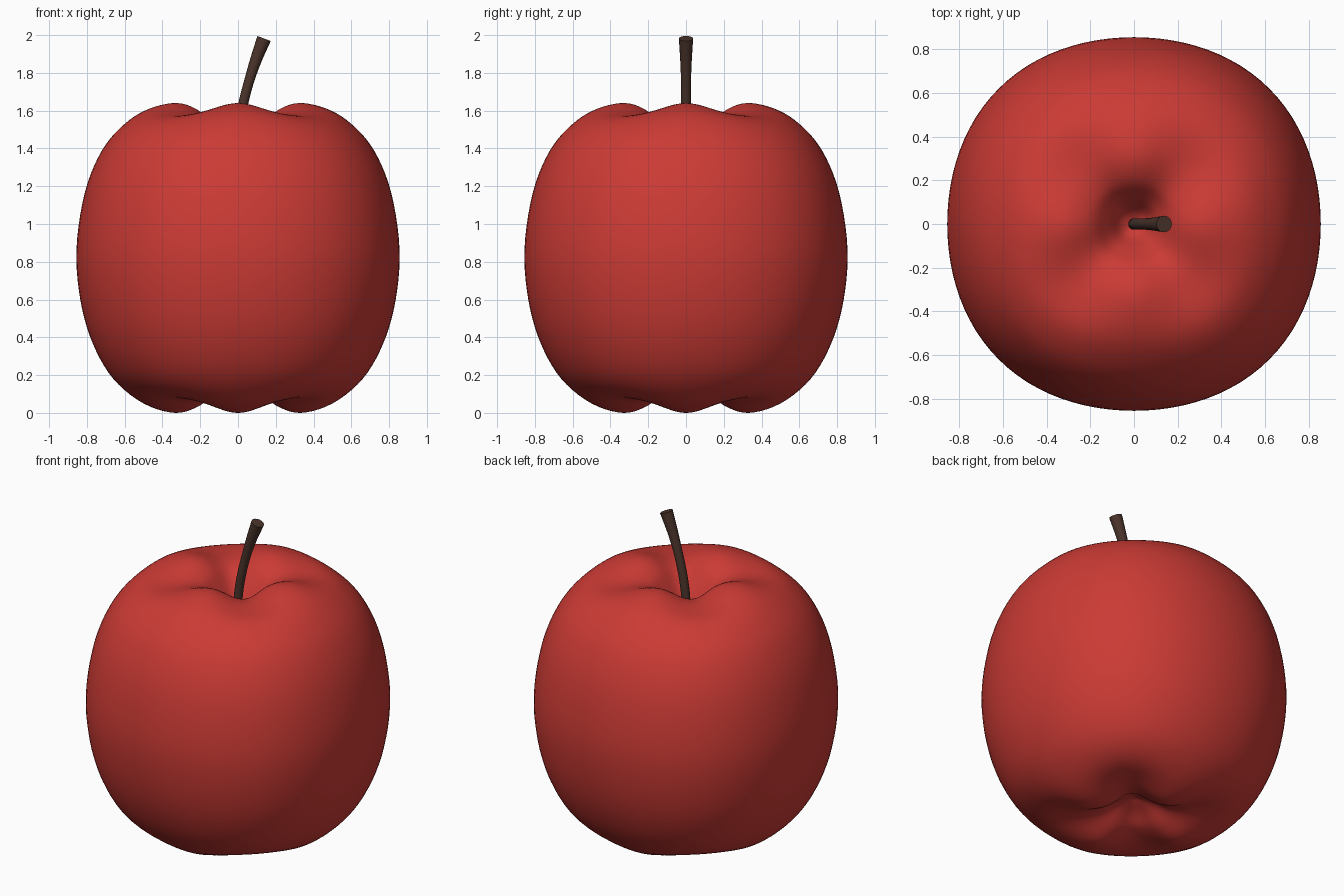
import bpy, bmesh
from math import cos, sin, pi, exp
from mathutils import Vector

if "Cube" in bpy.data.objects:
    bpy.data.objects.remove(bpy.data.objects["Cube"])


def material(name, rgb):
    m = bpy.data.materials.new(name)
    m.diffuse_color = (*rgb, 1)
    m.use_nodes = True
    m.node_tree.nodes["Principled BSDF"].inputs["Base Color"].default_value = m.diffuse_color
    return m


def smooth_path(pts, steps):
    # Catmull-Rom curve through the points
    pts = [Vector(p) for p in pts]
    ext = [2 * pts[0] - pts[1]] + pts + [2 * pts[-1] - pts[-2]]
    out = []
    for i in range(1, len(ext) - 2):
        a, b, c, d = ext[i - 1:i + 3]
        for k in range(steps):
            t = k / steps
            out.append(0.5 * (2 * b + (c - a) * t + (2 * a - 5 * b + 4 * c - d) * t * t
                              + (3 * b - a - 3 * c + d) * t ** 3))
    return out + [pts[-1]]


def skin(name, rings, start, end, mat, angle):
    # join rings of points into a tube, closed by a fan at each end
    bm = bmesh.new()
    rows = [[bm.verts.new(p) for p in ring] for ring in rings]
    n = len(rows[0])
    for a, b in zip(rows, rows[1:]):
        for j in range(n):
            k = (j + 1) % n
            bm.faces.new((a[j], a[k], b[k], b[j]))
    for row, tip in ((rows[0], start), (rows[-1], end)):
        v = bm.verts.new(tip)
        for j in range(n):
            bm.faces.new((row[j], row[(j + 1) % n], v))
    bmesh.ops.recalc_face_normals(bm, faces=bm.faces)
    mesh = bpy.data.meshes.new(name)
    bm.to_mesh(mesh)
    bm.free()
    mesh.materials.append(mat)
    ob = bpy.data.objects.new(name, mesh)
    bpy.context.collection.objects.link(ob)
    bpy.ops.object.select_all(action='DESELECT')
    ob.select_set(True)
    bpy.context.view_layer.objects.active = ob
    bpy.ops.object.shade_smooth_by_angle(angle=angle)
    return ob


# Apple body: revolved profile with four soft lobes
profile = [(0, 1.37), (0.06, 1.41), (0.12, 1.50), (0.2, 1.595), (0.32, 1.64), (0.47, 1.61),
           (0.6, 1.53), (0.72, 1.39), (0.81, 1.17), (0.855, 0.87), (0.835, 0.6), (0.77, 0.37),
           (0.66, 0.18), (0.5, 0.05), (0.33, 0.0), (0.2, 0.04), (0.1, 0.12), (0, 0.17)]
N = 96


def body_ring(r, z):
    ring = []
    for j in range(N):
        t = 2 * pi * j / N
        diag = (1 - cos(4 * t)) / 2
        rr = r * (1 + 0.025 * diag)
        dip = exp(-((r - 0.34) / 0.2) ** 2) * diag * min(1, r / 0.15)
        zz = z - 0.06 * dip if z > 0.82 else z + 0.07 * dip
        ring.append((rr * cos(t), rr * sin(t), zz))
    return ring


curve = smooth_path(profile, 5)
skin("apple_body", [body_ring(*p) for p in curve[1:-1]], (0, 0, 1.37), (0, 0, 0.17),
     material("red_skin", (0.6, 0.043, 0.035)), pi)

# Stem: bent tapered tube with a flared flat tip
path = smooth_path([(0, 0, 1.3), (0.002, 0, 1.48), (0.033, 0, 1.66), (0.085, 0, 1.84),
                    (0.138, 0, 1.982)], 4)
rings = []
for i, p in enumerate(path):
    d = (path[min(i + 1, len(path) - 1)] - path[max(i - 1, 0)]).normalized()
    side = Vector((d.z, 0, -d.x))
    u = i / (len(path) - 1)
    rad = 0.026 + 0.012 * max(0, (u - 0.6) / 0.4) ** 1.3
    rings.append([p + rad * (cos(a) * side + sin(a) * Vector((0, 1, 0)))
                  for a in (2 * pi * j / 16 for j in range(16))])
skin("stem", rings, path[0], path[-1], material("stem_brown", (0.07, 0.034, 0.024)), 0.7)
